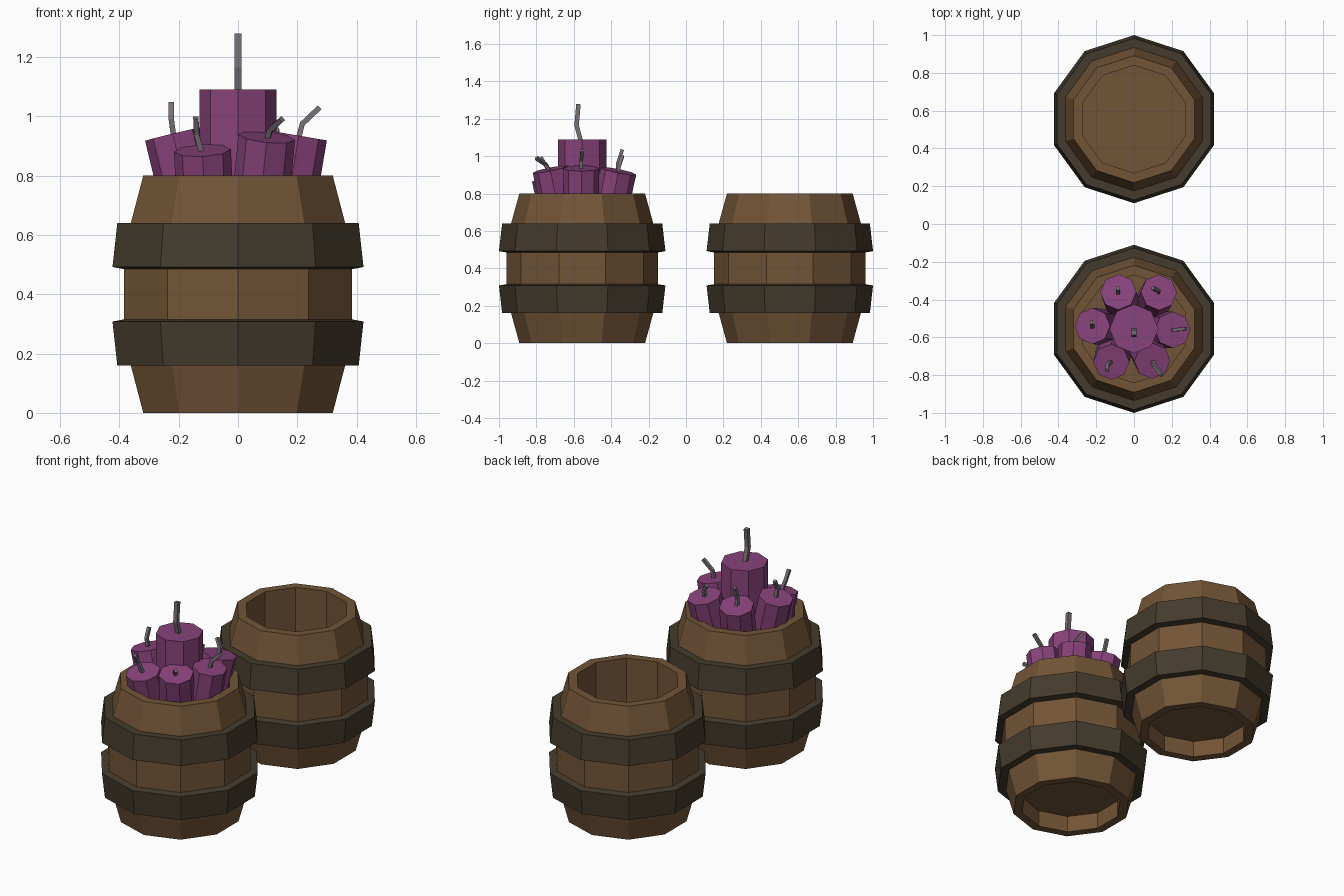
import bpy, bmesh, math
from mathutils import Vector, Matrix

if "Cube" in bpy.data.objects:
    bpy.data.objects.remove(bpy.data.objects["Cube"])


def material(name, rgb):
    m = bpy.data.materials.new(name)
    m.diffuse_color = (*rgb, 1)
    m.use_nodes = True
    m.node_tree.nodes["Principled BSDF"].inputs["Base Color"].default_value = m.diffuse_color
    return m


WOOD = material("brown wood", (0.17, 0.09, 0.038))
IRON = material("dark hoop", (0.058, 0.044, 0.026))
WAX = material("purple wrap", (0.25, 0.056, 0.2))
CORD = material("grey cord", (0.19, 0.16, 0.185))


def finish(bm, name, mat):
    bmesh.ops.remove_doubles(bm, verts=bm.verts, dist=1e-5)
    bmesh.ops.recalc_face_normals(bm, faces=bm.faces)
    me = bpy.data.meshes.new(name)
    bm.to_mesh(me)
    bm.free()
    me.materials.append(mat)
    ob = bpy.data.objects.new(name, me)
    bpy.context.collection.objects.link(ob)
    return ob


def lathe(name, profile, y, mat, closed=False, sides=10):
    """Revolve (radius, z) points about a vertical axis at (0, y)."""
    bm = bmesh.new()
    rings = []
    for r, z in profile:
        if r == 0:
            rings.append([bm.verts.new((0, y, z))] * sides)
            continue
        ang = [math.pi / 2 + 2 * math.pi * i / sides for i in range(sides)]
        rings.append([bm.verts.new((r * math.cos(a), y + r * math.sin(a), z)) for a in ang])
    pairs = list(zip(rings, rings[1:])) + ([(rings[-1], rings[0])] if closed else [])
    for a, b in pairs:
        for i in range(sides):
            j = (i + 1) % sides
            bm.faces.new(list(dict.fromkeys((a[i], a[j], b[j], b[i]))))
    return finish(bm, name, mat)


def stick(name, top, axis, r, length):
    """Eight-sided stick whose cap centre is at top, pointing along axis."""
    bm = bmesh.new()
    q = Vector((0, 0, 1)).rotation_difference(axis).to_matrix().to_4x4()
    bmesh.ops.create_cone(bm, cap_ends=True, segments=8, radius1=r, radius2=r, depth=length,
                          matrix=Matrix.Translation(top) @ q @ Matrix.Translation((0, 0, -length / 2)))
    return finish(bm, name, WAX)


def fuse(name, pts, h):
    """Bent cord with a square section."""
    bm = bmesh.new()
    pts = [Vector(p) for p in pts]
    rings = []
    for i, p in enumerate(pts):
        t = (pts[min(i + 1, len(pts) - 1)] - pts[max(i - 1, 0)]).normalized()
        u = Vector((0, 1, 0)).cross(t).normalized()
        v = t.cross(u)
        rings.append([bm.verts.new(p + u * a * h + v * b * h)
                      for a, b in ((-1, -1), (1, -1), (1, 1), (-1, 1))])
    for a, b in zip(rings, rings[1:]):
        for i in range(4):
            j = (i + 1) % 4
            bm.faces.new((a[i], a[j], b[j], b[i]))
    bm.faces.new(rings[0])
    bm.faces.new(rings[-1])
    return finish(bm, name, CORD)


# Two open barrels with recessed bottoms and two hoops each
BODY = [(0, .10), (.285, .10), (.285, 0), (.336, 0), (.38, .16), (.405, .31), (.405, .49),
        (.38, .64), (.336, .8), (.285, .8), (.285, .12), (0, .12)]
HOOP = [(.375, .16), (.428, .16), (.445, .308), (.4, .316)]
for label, y in (("filled", -.555), ("empty", .555)):
    lathe(label + "_barrel", BODY, y, WOOD)
    lathe(label + "_lower_hoop", HOOP, y, IRON, True)
    lathe(label + "_upper_hoop", [(r, .8 - z) for r, z in HOOP], y, IRON, True)

# Centre stick
stick("centre_stick", Vector((0, -.555, 1.09)), Vector((0, 0, 1)), .13, .85)
fuse("centre_fuse", [(0, -.56, 1.07), (0, -.585, 1.165), (0, -.575, 1.278)], .012)

# Ring of leaning sticks: cap centre, lean, fuse bend and tip
RING = [
    ("left", (-.22, -.54, .94), (-.24, .02), (-.225, -.545, .99), (-.225, -.52, 1.045)),
    ("right", (.205, -.56, .935), (.17, 0), (.217, -.56, .975), (.275, -.555, 1.03)),
    ("front_left", (-.12, -.73, .885), (-.05, -.22), (-.14, -.745, .94), (-.142, -.775, .995)),
    ("front_right", (.097, -.725, .93), (.1, -.2), (.108, -.75, .955), (.148, -.8, .99)),
    ("back_left", (-.083, -.36, .92), (-.08, .23), (-.085, -.365, .96), (-.085, -.34, 1.035)),
    ("back_right", (.132, -.362, .92), (.12, .2), (.13, -.355, .955), (.1, -.34, 1.0)),
]
for label, top, lean, bend, tip in RING:
    axis = Vector((*lean, 1)).normalized()
    top = Vector(top)
    stick(label + "_stick", top, axis, .096, .6)
    fuse(label + "_fuse", [top - axis * .02, bend, tip], .009)
